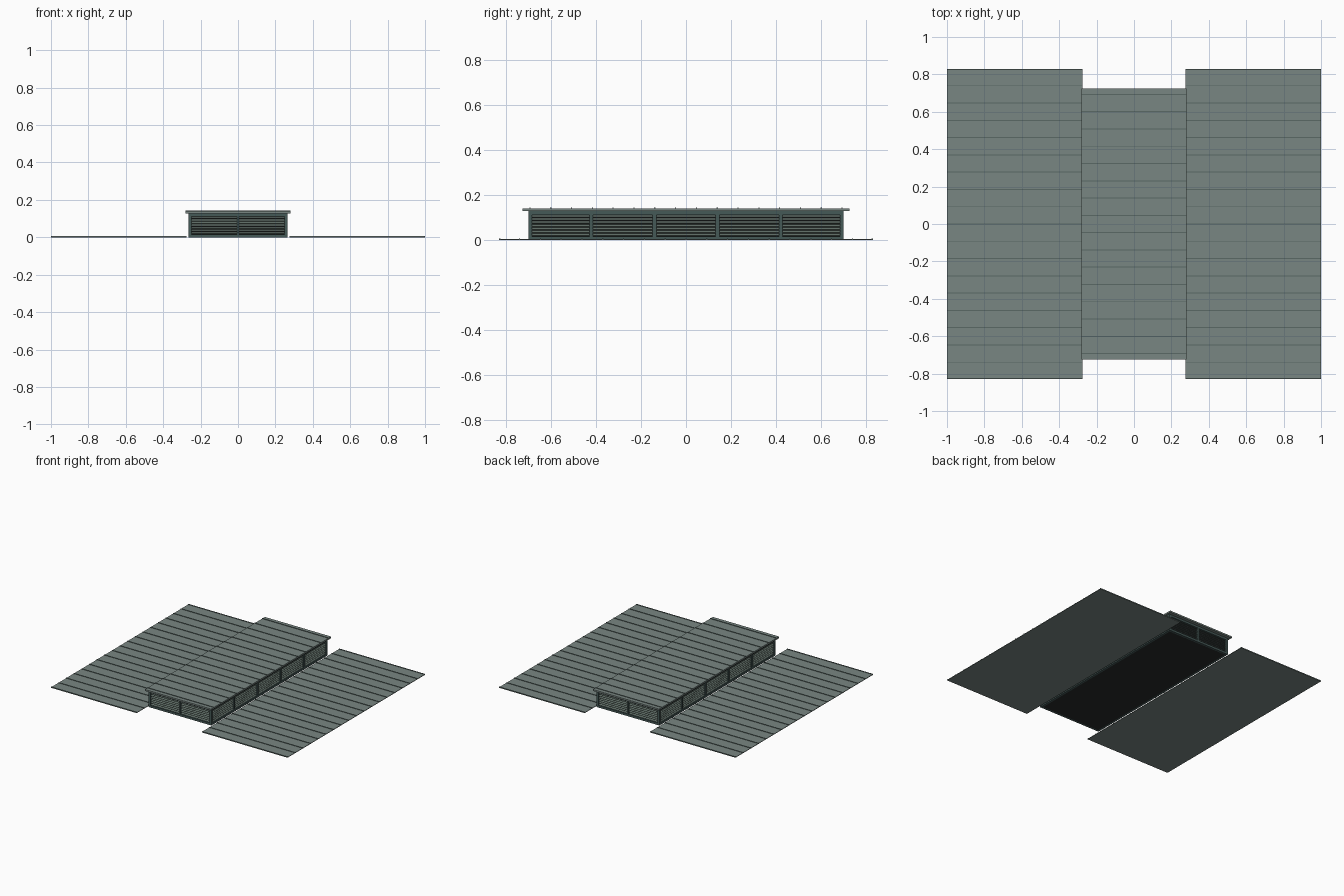
import bpy, bmesh
from mathutils import Matrix, Vector

if "Cube" in bpy.data.objects:
    bpy.data.objects.remove(bpy.data.objects["Cube"])


def material(name, rgb):
    m = bpy.data.materials.new(name)
    m.diffuse_color = (*rgb, 1)
    m.use_nodes = True
    m.node_tree.nodes["Principled BSDF"].inputs["Base Color"].default_value = m.diffuse_color
    return m


roof_mat = material("roof_metal", (0.19, 0.24, 0.225))
seam_mat = material("seam_metal", (0.10, 0.14, 0.13))
frame_mat = material("frame_metal", (0.06, 0.10, 0.095))
slat_mat = material("slat_metal", (0.12, 0.16, 0.14))
dark_mat = material("dark_interior", (0.02, 0.025, 0.025))


def boxes(name, items, mat):
    """One object from many boxes: (centre, size, optional (axis, angle))."""
    bm = bmesh.new()
    for c, s, *rot in items:
        m = Matrix.Translation(c)
        if rot:
            m = m @ Matrix.Rotation(rot[0][1], 4, rot[0][0])
        bmesh.ops.create_cube(bm, size=1, matrix=m @ Matrix.Diagonal((*s, 1)))
    me = bpy.data.meshes.new(name)
    bm.to_mesh(me)
    bm.free()
    me.materials.append(mat)
    ob = bpy.data.objects.new(name, me)
    bpy.context.collection.objects.link(ob)
    return ob


PITCH = 0.0924   # spacing of roof seams
HX, HY = 0.265, 0.70   # half size of the ventilator body

# Flat roof panels on both sides, with raised seams
for side, sx in (("left", -1), ("right", 1)):
    cx = sx * 0.6375
    boxes(side + "_roof_panel", [((cx, 0, 0.002), (0.725, 1.66, 0.004))], roof_mat)
    boxes(side + "_roof_seams",
          [((cx, max(-0.827, min(0.827, i * PITCH)), 0.0055), (0.725, 0.005, 0.004))
           for i in range(-9, 10)], seam_mat)

# Dark core behind the louvers
boxes("ventilator_core", [((0, 0, 0.064), (2 * HX - 0.03, 2 * HY - 0.03, 0.128))], dark_mat)

# Frame: sills, head rails, corner posts and mullions
frame = []
for s in (-1, 1):
    for z, h in ((0.008, 0.016), (0.121, 0.018)):
        frame.append(((s * (HX - 0.008), 0, z), (0.016, 2 * HY, h)))
        frame.append(((0, s * (HY - 0.008), z), (2 * HX, 0.016, h)))
    for y in (-0.692, -0.42, -0.14, 0.14, 0.42, 0.692):
        frame.append(((s * (HX - 0.008), y, 0.065), (0.016, 0.016, 0.11)))
    frame.append(((0, s * (HY - 0.008), 0.065), (0.012, 0.016, 0.11)))
boxes("louver_frame", frame, frame_mat)

# Sloping louver slats on all four sides
slats = []
N = 7
for i in range(N):
    z = 0.016 + (i + 0.5) * 0.096 / N
    for s in (-1, 1):
        slats.append(((s * (HX - 0.010), 0, z), (0.015, 2 * HY - 0.02, 0.003), ('Y', s * 0.65)))
        slats.append(((0, s * (HY - 0.010), z), (2 * HX - 0.02, 0.015, 0.003), ('X', -s * 0.65)))
boxes("louver_slats", slats, slat_mat)

# Overhanging cap with raised seams
boxes("cap", [((0, 0, 0.134), (0.56, 1.45, 0.012))], roof_mat)
boxes("cap_seams", [((0, (i + 0.5) * PITCH, 0.1415), (0.56, 0.005, 0.004))
                    for i in range(-8, 8)], seam_mat)
